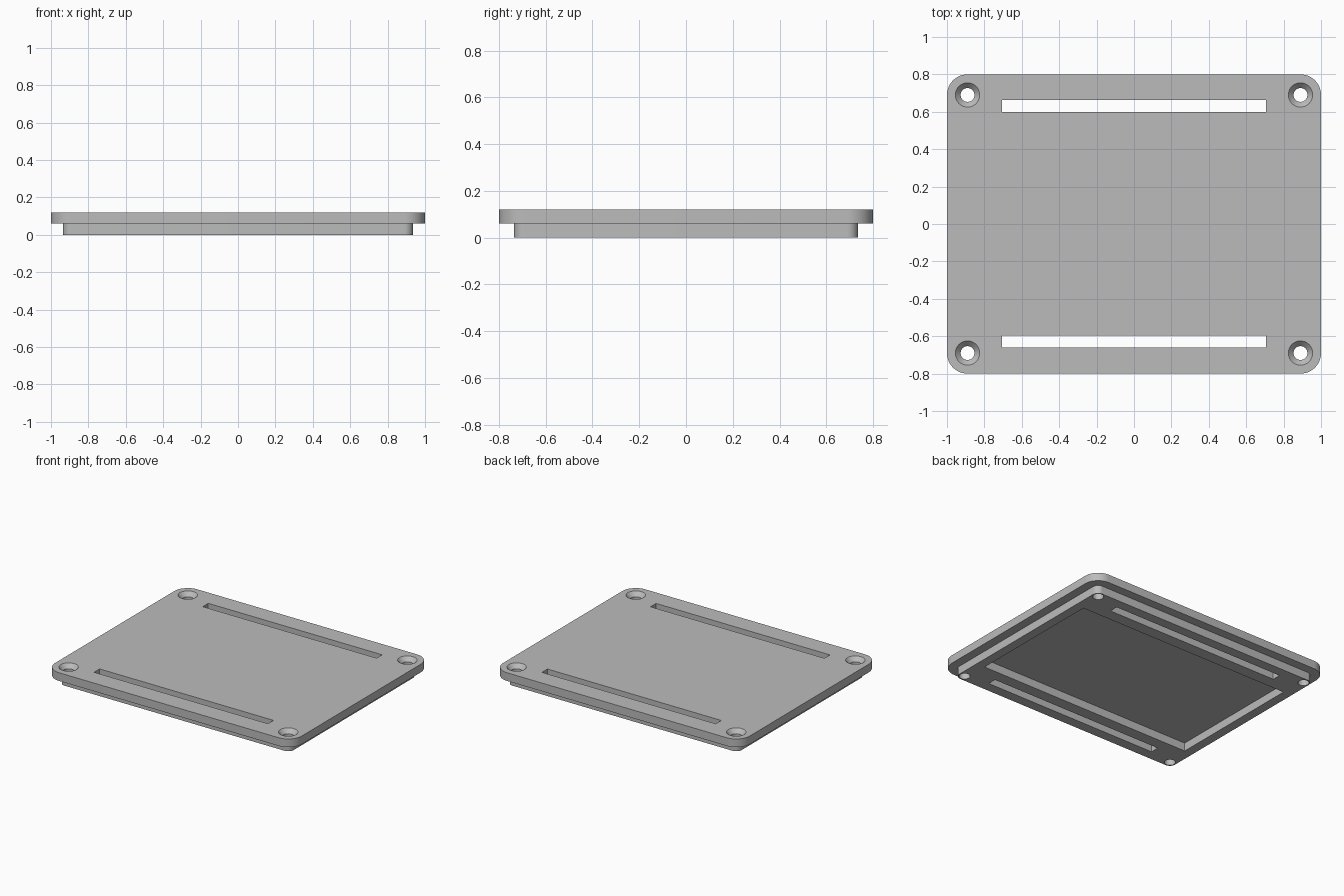
import bpy, bmesh, math

if "Cube" in bpy.data.objects:
    bpy.data.objects.remove(bpy.data.objects["Cube"], do_unlink=True)

grey = bpy.data.materials.new("plain grey")
grey.use_nodes = True
grey.diffuse_color = (0.5, 0.5, 0.5, 1)
grey.node_tree.nodes["Principled BSDF"].inputs["Base Color"].default_value = (0.5, 0.5, 0.5, 1)


def rounded_rect(hx, hy, r, steps=12):
    """Outline of a rectangle with rounded corners."""
    pts = []
    for q, (sx, sy) in enumerate([(1, 1), (-1, 1), (-1, -1), (1, -1)]):
        for i in range(steps + 1):
            a = math.pi / 2 * (q + i / steps)
            pts.append((sx * (hx - r) + r * math.cos(a), sy * (hy - r) + r * math.sin(a)))
    return pts


def rect(hx, y0, y1):
    return [(hx, y1), (-hx, y1), (-hx, y0), (hx, y0)]


def circle(x, y, r, n=40):
    return [(x + r * math.cos(math.tau * i / n), y + r * math.sin(math.tau * i / n)) for i in range(n)]


def loft(bm, sections):
    """Closed solid through (outline, height) sections, bottom to top."""
    rings = [[bm.verts.new((x, y, z)) for x, y in pts] for pts, z in sections]
    n = len(rings[0])
    for a, b in zip(rings, rings[1:]):
        for i in range(n):
            j = (i + 1) % n
            bm.faces.new((a[i], a[j], b[j], b[i]))
    bm.faces.new(rings[0][::-1])
    bm.faces.new(rings[-1])


def make(name, *solids):
    bm = bmesh.new()
    for s in solids:
        loft(bm, s)
    bmesh.ops.recalc_face_normals(bm, faces=bm.faces)
    mesh = bpy.data.meshes.new(name)
    bm.to_mesh(mesh)
    bm.free()
    mesh.materials.append(grey)
    ob = bpy.data.objects.new(name, mesh)
    bpy.context.collection.objects.link(ob)
    return ob


TOP, LEDGE = 0.12, 0.06

# Cover plate and the smaller locating step beneath it
outline = rounded_rect(1, 0.8, 0.11)
cover = make("cover_plate", [(outline, LEDGE), (outline, TOP)])
inner = rounded_rect(0.935, 0.735, 0.045)
step = make("locating_step", [(inner, 0), (inner, 0.09)])

# Underside pocket
pocket_shape = rect(0.867, -0.51, 0.51)
pocket = make("pocket_cutter", [(pocket_shape, -0.1), (pocket_shape, LEDGE)])

# Two long slots
slots = make("slot_cutter", *[
    [(rect(0.705, y - 0.032, y + 0.032), -0.1), (rect(0.705, y - 0.032, y + 0.032), 0.2)]
    for y in (-0.628, 0.63)])

# Four countersunk screw holes
holes = make("screw_hole_cutter", *[
    [(circle(x, y, 0.037), -0.1), (circle(x, y, 0.037), TOP - 0.03), (circle(x, y, 0.093), TOP + 0.03)]
    for x in (-0.89, 0.89) for y in (-0.69, 0.69)])

bpy.ops.object.select_all(action="DESELECT")
bpy.context.view_layer.objects.active = cover
cover.select_set(True)
for tool, op in ((step, "UNION"), (pocket, "DIFFERENCE"), (slots, "DIFFERENCE"), (holes, "DIFFERENCE")):
    mod = cover.modifiers.new(tool.name, "BOOLEAN")
    mod.operation = op
    mod.solver = "EXACT"
    mod.object = tool
    bpy.ops.object.modifier_apply(modifier=mod.name)
    bpy.data.objects.remove(tool, do_unlink=True)
bpy.ops.object.shade_smooth_by_angle(angle=math.radians(30))
